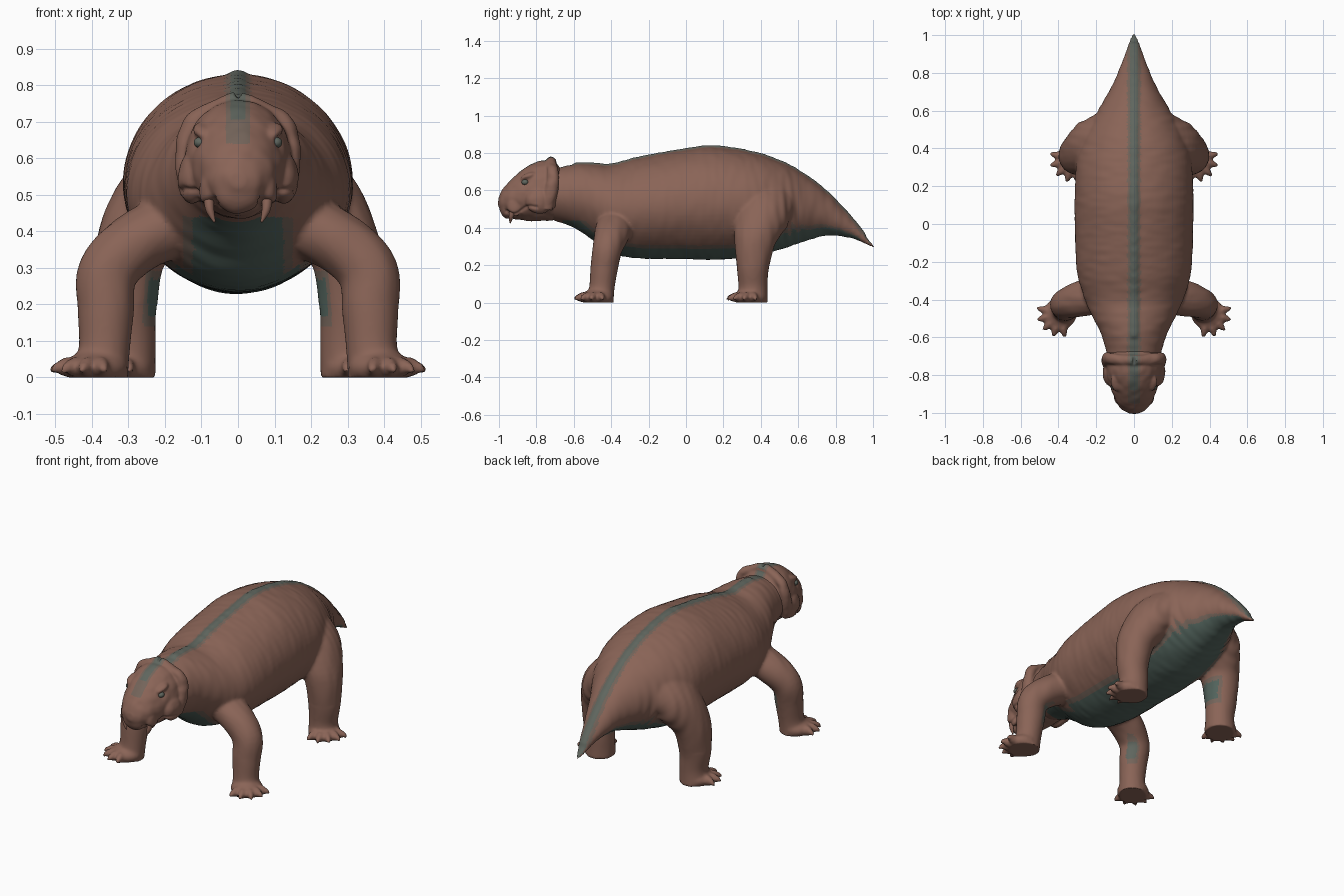
import bpy, bmesh, math
from mathutils import Vector, Matrix, noise

cube = bpy.data.objects.get("Cube")
if cube:
    bpy.data.objects.remove(cube, do_unlink=True)


def material(name, rgb):
    m = bpy.data.materials.new(name)
    m.use_nodes = True
    m.diffuse_color = (*rgb, 1)
    bsdf = m.node_tree.nodes["Principled BSDF"]
    bsdf.inputs["Base Color"].default_value = (*rgb, 1)
    bsdf.inputs["Roughness"].default_value = 0.8
    return m


BROWN = material("brown hide", (0.255, 0.128, 0.095))
BLEND = material("grey brown hide", (0.175, 0.128, 0.102))
SAGE = material("sage hide", (0.115, 0.132, 0.112))
TEAL = material("dull teal hide", (0.085, 0.126, 0.108))
HIDE = (BROWN, BLEND, SAGE, TEAL)


def spline(rows, steps=6):
    """Smooth interpolation through rows of equal length."""
    rows = [rows[0]] + list(rows) + [rows[-1]]
    out = []
    for a, b, c, d in zip(rows, rows[1:], rows[2:], rows[3:]):
        for k in range(steps):
            t = k / steps
            out.append([0.5 * (2 * q + (r - p) * t + (2 * p - 5 * q + 4 * r - s) * t * t
                               + (3 * q - p - 3 * r + s) * t ** 3)
                        for p, q, r, s in zip(a, b, c, d)])
    return out + [list(rows[-1])]


def loft(bm, rows, ref, axis=None, seg=40, pinch=0):
    """Closed tube; each row is x, y, z, radius along ref, radius across it."""
    rows = spline(rows)
    pts = [Vector(r[:3]) for r in rows]
    rings = []
    for i, r in enumerate(rows):
        t = axis or (pts[min(i + 1, len(pts) - 1)] - pts[max(i - 1, 0)]).normalized()
        u = (ref - t * ref.dot(t)).normalized()
        v = u.cross(t)
        ring = []
        for k in range(seg):
            a = math.tau * k / seg
            width = max(r[3], 0.002) * (1 - pinch * max(math.sin(a), 0) ** 2)
            ring.append(bm.verts.new(pts[i] + u * width * math.cos(a)
                                     + v * max(r[4], 0.002) * math.sin(a)))
        rings.append(ring)
    for a, b in zip(rings, rings[1:]):
        for k in range(seg):
            bm.faces.new((a[k], a[(k + 1) % seg], b[(k + 1) % seg], b[k]))
    bm.faces.new(rings[0][::-1])
    bm.faces.new(rings[-1])


def blob(bm, centre, radii, yaw=0, pitch=0):
    mat = (Matrix.Translation(centre) @ Matrix.Rotation(yaw, 4, "Z")
           @ Matrix.Rotation(pitch, 4, "X") @ Matrix.Diagonal((*radii, 1)))
    bmesh.ops.create_uvsphere(bm, u_segments=24, v_segments=16, radius=1, matrix=mat)


def make(name, bm, mats, voxel=None, smooth=0):
    """Turn a bmesh into a smooth object, optionally fusing its parts."""
    bmesh.ops.recalc_face_normals(bm, faces=bm.faces)
    mesh = bpy.data.meshes.new(name)
    bm.to_mesh(mesh)
    bm.free()
    ob = bpy.data.objects.new(name, mesh)
    bpy.context.collection.objects.link(ob)
    if voxel:
        fuse = ob.modifiers.new("fuse", "REMESH")
        fuse.mode = "VOXEL"
        fuse.voxel_size = voxel
        soft = ob.modifiers.new("soften", "SMOOTH")
        soft.factor, soft.iterations = 0.5, smooth
        bpy.context.view_layer.update()
        dg = bpy.context.evaluated_depsgraph_get()
        ob.data = bpy.data.meshes.new_from_object(ob.evaluated_get(dg))
        ob.modifiers.clear()
    ob.data.materials.clear()
    for m in mats:
        ob.data.materials.append(m)
    ob.data.polygons.foreach_set("use_smooth", [True] * len(ob.data.polygons))
    return ob


def sculpt(ob, offset):
    """Move every vertex along its normal by offset(point)."""
    moves = [v.normal * offset(v.co) for v in ob.data.vertices]
    for v, d in zip(ob.data.vertices, moves):
        v.co += d
        v.co.z = max(v.co.z, 0)
    ob.data.update()


def paint(ob, rule):
    for p in ob.data.polygons:
        p.material_index = rule(p.center, p.normal)


X, Y, Z = Vector((1, 0, 0)), Vector((0, 1, 0)), Vector((0, 0, 1))


def trunk(bm, profile, pinch):
    """Loft along y from rows of y, half width, bottom, top."""
    loft(bm, [(0, y, (b + t) / 2, w, (t - b) / 2) for y, w, b, t in profile], X, -Y, 64, pinch)


# torso, neck and tail
TORSO = [(-0.74, 0.13, 0.45, 0.71), (-0.6, 0.168, 0.4, 0.738), (-0.5, 0.215, 0.335, 0.738),
         (-0.4, 0.26, 0.265, 0.732), (-0.25, 0.302, 0.236, 0.77), (0, 0.314, 0.233, 0.815),
         (0.15, 0.314, 0.229, 0.83), (0.35, 0.302, 0.245, 0.8), (0.5, 0.25, 0.282, 0.752),
         (0.62, 0.18, 0.322, 0.688), (0.75, 0.108, 0.358, 0.592), (0.88, 0.055, 0.345, 0.457),
         (0.96, 0.028, 0.313, 0.355), (1.01, 0.008, 0.29, 0.298)]
body = bmesh.new()
trunk(body, TORSO, 0.12)
# ridge along the spine
loft(body, [(0, y, t - 0.006, 0.026, 0.018) for y, w, b, t in TORSO[1:-1]], X, -Y, 16)

# legs and feet
FRONT_LEG = [(0.15, -0.37, 0.43, 0.1, 0.09), (0.275, -0.395, 0.37, 0.095, 0.085),
             (0.355, -0.42, 0.29, 0.08, 0.083), (0.362, -0.438, 0.18, 0.073, 0.077),
             (0.366, -0.45, 0.08, 0.068, 0.07), (0.378, -0.46, 0, 0.074, 0.078)]
HIND_LEG = [(0.1, 0.44, 0.6, 0.15, 0.1), (0.215, 0.412, 0.48, 0.15, 0.12),
            (0.292, 0.372, 0.35, 0.115, 0.1), (0.31, 0.358, 0.2, 0.088, 0.088),
            (0.303, 0.358, 0.09, 0.078, 0.078), (0.308, 0.355, 0, 0.083, 0.083)]
for side in (1, -1):
    for rows, foot in ((FRONT_LEG, Vector((0.388, -0.472, 0))), (HIND_LEG, Vector((0.318, 0.345, 0)))):
        loft(body, [(side * r[0], *r[1:]) for r in rows], Y)
        foot.x *= side
        blob(body, foot + Z * 0.026, (0.087, 0.087, 0.05))
        for toe in range(5):
            a = math.radians(12 - 28 * toe)
            out = Vector((side * math.cos(a), math.sin(a), 0))
            yaw = math.atan2(out.y, out.x)
            blob(body, foot + out * 0.08 + Z * 0.028, (0.035, 0.022, 0.028), yaw)
            tip = [foot + out * d + Z * z for d, z in ((0.085, 0.032), (0.112, 0.026), (0.13, 0.012))]
            loft(body, [(*p, r, r) for p, r in zip(tip, (0.018, 0.016, 0.006))], Z, seg=12)


def wrinkles(p):
    w = 0.0022 * noise.noise(Vector((p.x * 12, p.y * 30, p.z * 9)))
    if p.z < 0.2:
        return w * 0.4
    # folds behind the thigh, curving with it
    fold = math.exp(-((p.y - 0.55) / 0.07) ** 2) * math.exp(-((p.z - 0.48) / 0.15) ** 2)
    return w + 0.003 * fold * math.sin(p.y * 130 + p.z * 18)


def body_colour(c, n):
    x = abs(c.x)
    if n.z > 0.2 and x < 0.036 and c.z > 0.3:
        return 2 if x < 0.021 else 1
    half = 0.125 if c.y < -0.35 else 0.17
    if c.z < 0.44 and x < half + 0.025 and -0.66 < c.y < 0.93:
        if n.z < -0.62 and x < half:
            return 3
        if n.z < -0.5:
            return 1
    # patches inside the legs
    inward = -n.x * math.copysign(1, c.x)
    if 0.14 < c.z < 0.29 and x > 0.18:
        if c.y > 0 and inward > 0.6:
            return 3 if 0.17 < c.z < 0.27 and inward > 0.75 else 1
        if c.y < 0 and inward > 0.3 and n.y > 0.35:
            return 2 if 0.17 < c.z < 0.26 and inward > 0.45 else 1
    return 0


skin = make("body_and_legs", body, HIDE, 0.009, 6)
sculpt(skin, wrinkles)
paint(skin, body_colour)

# head
head = bmesh.new()
trunk(head, [(-0.655, 0.12, 0.46, 0.69), (-0.7, 0.142, 0.44, 0.75), (-0.78, 0.145, 0.435, 0.757),
             (-0.85, 0.13, 0.436, 0.727), (-0.9, 0.112, 0.444, 0.69), (-0.95, 0.09, 0.456, 0.642),
             (-0.985, 0.06, 0.48, 0.595), (-1.004, 0.02, 0.52, 0.56)], 0.05)
# beak
blob(head, (0, -0.955, 0.53), (0.075, 0.045, 0.082))
for side in (1, -1):
    # flared crest running from the cheek up to the crown
    loft(head, [(side * x, y, z, r, 0.026) for x, y, z, r in (
        (0.13, -0.745, 0.5, 0.03), (0.145, -0.725, 0.58, 0.034), (0.142, -0.712, 0.65, 0.032),
        (0.122, -0.712, 0.7, 0.03), (0.07, -0.72, 0.728, 0.03), (0, -0.722, 0.758, 0.028))], Y)
    # cheek, brow and tusk sheath
    blob(head, (side * 0.125, -0.785, 0.545), (0.04, 0.075, 0.07))
    blob(head, (side * 0.095, -0.84, 0.676), (0.028, 0.05, 0.018), 0, 0.35)
    blob(head, (side * 0.08, -0.915, 0.515), (0.028, 0.042, 0.055))


def face_creases(p):
    line = 0.478 + 0.3 * max(p.y + 0.93, 0) + 0.01 * math.sin(p.y * 50)
    depth = 0.008 if -0.97 < p.y < -0.79 else 0
    socket = (Vector((abs(p.x), p.y, p.z)) - Vector((0.115, -0.862, 0.643))).length
    return (0.003 * noise.noise(p * 24) - depth * math.exp(-((p.z - line) / 0.009) ** 2)
            - 0.008 * math.exp(-(socket / 0.024) ** 2))


def head_colour(c, n):
    if n.z > 0.25 and c.z > 0.64 and abs(c.x) < 0.034:
        return 2 if abs(c.x) < 0.019 and c.y > -0.88 else 1
    return 0


skull = make("head", head, HIDE, 0.006, 6)
sculpt(skull, face_creases)
paint(skull, head_colour)

# eyes and tusks
for side, name in ((1, "left"), (-1, "right")):
    eye = bmesh.new()
    blob(eye, (side * 0.103, -0.86, 0.643), (0.018, 0.019, 0.015))
    make(name + "_eye", eye, (SAGE,))
    tusk = bmesh.new()
    loft(tusk, [(side * 0.08, -0.925, 0.5, 0.017, 0.015), (side * 0.077, -0.935, 0.46, 0.013, 0.012),
                (side * 0.064, -0.94, 0.425, 0.003, 0.003)], Y, seg=16)
    make(name + "_tusk", tusk, (BROWN,))
